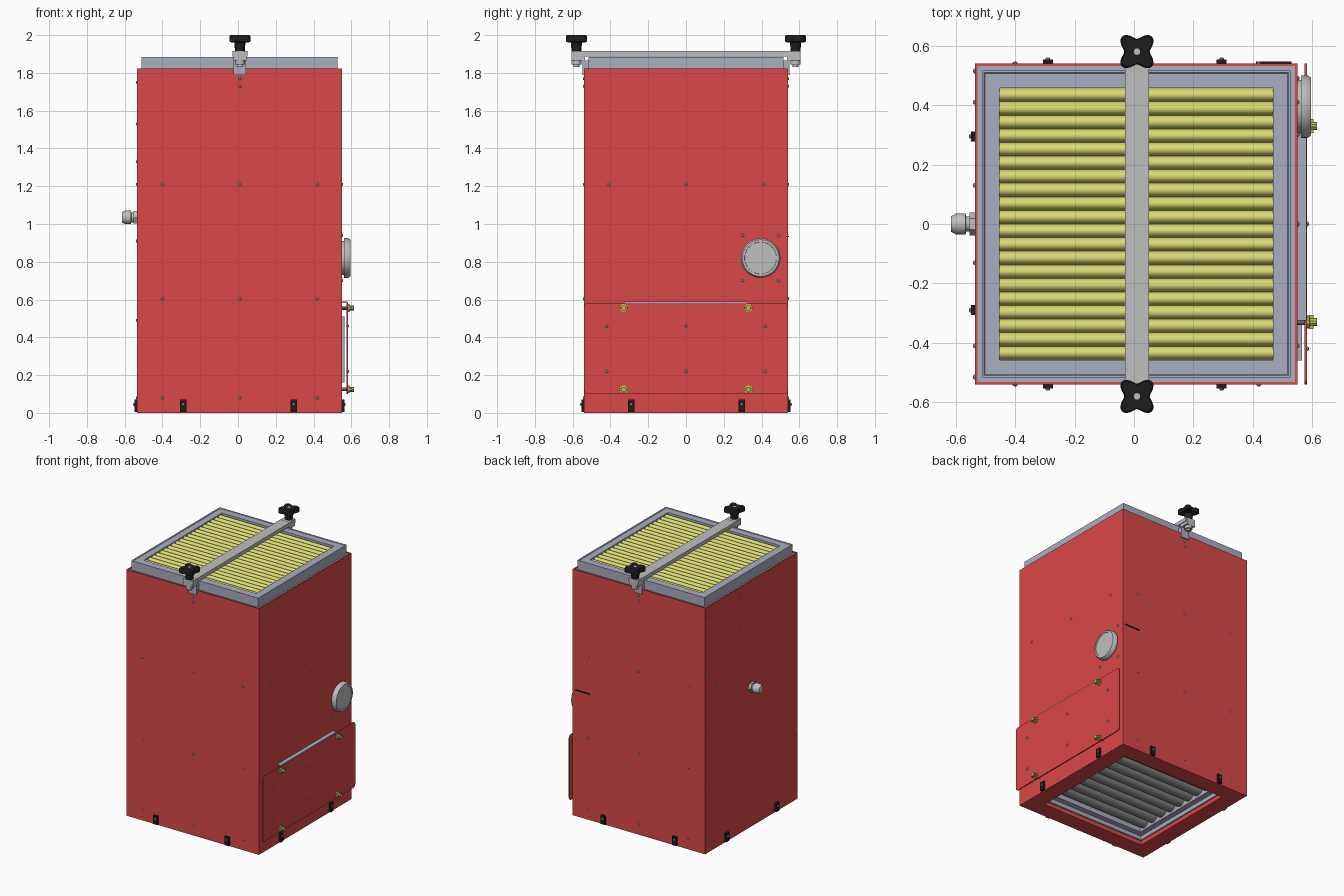
import bpy, bmesh, math
from mathutils import Vector

cube = bpy.data.objects.get("Cube")
if cube:
    bpy.data.objects.remove(cube, do_unlink=True)


def material(name, r, g, b):
    m = bpy.data.materials.new(name)
    m.use_nodes = True
    m.diffuse_color = (r, g, b, 1)
    m.node_tree.nodes["Principled BSDF"].inputs["Base Color"].default_value = (r, g, b, 1)
    return m


RED = material("painted red", 0.70, 0.065, 0.065)
BLUE = material("blue grey frame", 0.40, 0.43, 0.53)
GREY = material("light grey metal", 0.52, 0.52, 0.52)
DARK = material("slat grey", 0.25, 0.25, 0.25)
BLACK = material("black plastic", 0.012, 0.012, 0.012)
YELLOW = material("yellow filter", 0.70, 0.70, 0.18)
GOLD = material("brass", 0.55, 0.50, 0.10)

LEFT, RIGHT, HALF, TOP = -0.535, 0.55, 0.54, 1.822
MID = 0.01


def finish(name, bm, mat, smooth=False):
    bmesh.ops.recalc_face_normals(bm, faces=bm.faces)
    mesh = bpy.data.meshes.new(name)
    bm.to_mesh(mesh)
    bm.free()
    mesh.materials.append(mat)
    ob = bpy.data.objects.new(name, mesh)
    bpy.context.collection.objects.link(ob)
    if smooth:
        bpy.ops.object.select_all(action='DESELECT')
        ob.select_set(True)
        bpy.context.view_layer.objects.active = ob
        bpy.ops.object.shade_smooth_by_angle(angle=math.radians(35))
    return ob


def box(name, x, y, z, mat, round_x=0):
    bm = bmesh.new()
    bmesh.ops.create_cube(bm, size=1)
    for v in bm.verts:
        v.co = Vector([a + (c + 0.5) * (b - a) for c, (a, b) in zip(v.co, (x, y, z))])
    if round_x:  # round the corners seen along x
        edges = [e for e in bm.edges if abs((e.verts[0].co - e.verts[1].co).x) > 1e-4]
        bmesh.ops.bevel(bm, geom=edges, offset=round_x, segments=3, profile=0.5, affect='EDGES')
    return finish(name, bm, mat)


def bridge(bm, a, b):
    for i in range(len(a)):
        j = (i + 1) % len(a)
        bm.faces.new((a[i], a[j], b[j], b[i]))


def rect_rings(name, rings, mat):
    """Bridge rectangles given as (inset from the body walls, height)."""
    bm = bmesh.new()
    loops = []
    for d, z in rings:
        x0, x1, y = LEFT + d, RIGHT - d, HALF - d
        loops.append([bm.verts.new(p) for p in ((x0, -y, z), (x1, -y, z), (x1, y, z), (x0, y, z))])
    for a, b in zip(loops, loops[1:]):
        bridge(bm, a, b)
    return finish(name, bm, mat)


def add_lathe(bm, pos, axis, profile, n, lobes=0.0):
    """Turn a (radius, height) profile about an axis; lobes makes a four-armed outline."""
    q = Vector(axis).to_track_quat('Z', 'Y')
    loops = []
    for r, h in profile:
        ring = []
        for i in range(n):
            t = math.tau * i / n
            k = r * (1 - lobes * math.cos(4 * t))
            ring.append(bm.verts.new(Vector(pos) + q @ Vector((k * math.cos(t), k * math.sin(t), h))))
        loops.append(ring)
    for a, b in zip(loops, loops[1:]):
        bridge(bm, a, b)
    bm.faces.new(loops[0])
    bm.faces.new(loops[-1])


def lathe(name, pos, axis, profile, mat, n=32, lobes=0.0):
    bm = bmesh.new()
    add_lathe(bm, pos, axis, profile, n, lobes)
    return finish(name, bm, mat, True)


def rivets(name, points, axis, mat=GREY):
    bm = bmesh.new()
    for p in points:
        add_lathe(bm, p, axis, [(0.008, 0), (0.008, 0.003), (0.004, 0.006)], 8)
    return finish(name, bm, mat)


def pleats(name, x, half, z_low, z_high, count, mat):
    """Row of rounded folds running along x."""
    bm = bmesh.new()
    rows, steps, pitch = [], 8, 2 * half / count
    for i in range(count * steps + 1):
        z = z_low + (z_high - z_low) * math.sin(math.pi * (i % steps) / steps) ** 0.5
        y = -half + i * pitch / steps
        rows.append([bm.verts.new((a, y, z)) for a in x])
    for a, b in zip(rows, rows[1:]):
        bm.faces.new((a[0], a[1], b[1], b[0]))
    return finish(name, bm, mat, True)


# Housing with its bottom lip
rect_rings("housing", [(0.008, 1.79), (0.008, TOP), (0, TOP), (0, 0), (0.12, 0), (0.12, 0.06)], RED)
box("top_deck", (LEFT + 0.008, RIGHT - 0.008), (-HALF + 0.008, HALF - 0.008), (1.805, 1.817), BLUE)

# Top filter
rect_rings("filter_frame", [(0.023, 1.817), (0.023, 1.885), (0.031, 1.885), (0.034, 1.882),
                            (0.083, 1.882), (0.083, 1.82)], BLUE)
pleats("filter_pleats", (-0.452, 0.467), 0.457, 1.85, 1.876, 20, YELLOW)

# Bottom outlet tray
rect_rings("outlet_frame", [(0.12, 0.03), (0.13, 0.03), (0.13, 0.06), (0.17, 0.06), (0.17, 0.11)], BLUE)
pleats("outlet_slats", (LEFT + 0.165, RIGHT - 0.165), 0.375, 0.115, 0.075, 8, DARK)

# Clamp bar with end blocks, tabs, nuts and four-armed knobs
box("clamp_bar", (MID - 0.04, MID + 0.04), (-0.6, 0.6), (1.888, 1.915), GREY)
for s, side in ((-1, "front"), (1, "back")):
    def span(a, b):
        return tuple(sorted((s * a, s * b)))
    cy = s * 0.58
    box(side + "_bar_end", (MID - 0.035, MID + 0.035), span(0.535, 0.605), (1.865, 1.916), GREY)
    box(side + "_clamp_tab", (MID - 0.033, MID + 0.033), span(0.515, 0.548), (1.79, 1.866), BLUE)
    lathe(side + "_clamp_nut", (MID, cy, 1.832), (0, 0, 1),
          [(0.015, 0), (0.015, 0.012), (0.026, 0.012), (0.026, 0.035)], GREY, 12)
    lathe(side + "_knob_stem", (MID, cy, 1.915), (0, 0, 1), [(0.026, 0), (0.03, 0.055)], BLACK, 20)
    lathe(side + "_knob", (MID, cy, 1.96), (0, 0, 1),
          [(0.045, 0), (0.057, 0.006), (0.057, 0.034), (0.052, 0.04)], BLACK, 48, 0.25)
    lathe(side + "_knob_bolt", (MID, cy, 1.995), (0, 0, 1), [(0.011, 0), (0.011, 0.0055)], GREY, 12)

# Access door on the left wall
box("door_opening_frame", (RIGHT, 0.565), (-0.46, 0.46), (0.16, 0.51), BLUE)
box("access_door", (0.574, 0.582), (-HALF, HALF), (0.1, 0.583), RED, 0.02)
box("door_top_rail", (RIGHT, 0.58), (-0.325, 0.325), (0.581, 0.589), BLUE)
for y in (-0.33, 0.33):
    for z in (0.125, 0.555):
        lathe("door_stud", (RIGHT, y, z), (1, 0, 0), [(0.01, 0), (0.01, 0.035)], DARK, 10)
        lathe("door_nut", (0.582, y, z), (1, 0, 0),
              [(0.022, 0), (0.022, 0.008), (0.014, 0.01), (0.014, 0.033)], GOLD, 10)
        box("door_nut_wing", (0.588, 0.604), (y - 0.024, y + 0.024), (z - 0.006, z + 0.006), GOLD)

# Round port cap
lathe("port_cap", (RIGHT, 0.395, 0.82), (1, 0, 0),
      [(0.09, 0), (0.09, 0.012), (0.105, 0.012), (0.105, 0.034), (0.097, 0.046),
       (0.085, 0.046), (0.084, 0.043)], GREY, 48)

# Cable gland
lathe("gland_base", (LEFT, 0, 1.035), (-1, 0, 0), [(0.038, 0), (0.038, 0.018)], GREY, 6)
lathe("gland_body", (LEFT, 0, 1.035), (-1, 0, 0),
      [(0.026, 0.015), (0.026, 0.03), (0.036, 0.032), (0.036, 0.062), (0.026, 0.08)], GREY, 12)

# Small latch bar on the back wall
box("back_latch", (0.41, 0.53), (HALF, HALF + 0.006), (0.93, 0.937), BLACK)

# Rivets
columns = (-0.4, MID, 0.42)
for s, side in ((-1, "front"), (1, "back")):
    points = [(x, s * HALF, z) for x in columns for z in (0.08, 0.605, 1.21)]
    points += [(MID, s * HALF, z) for z in (1.73, 1.77)]
    rivets(side + "_rivets", points, (0, s, 0))
rivets("left_wall_rivets", [(RIGHT, y, 1.21) for y in (-0.41, 0, 0.41)]
       + [(RIGHT, y, z) for y in (0.3, 0.49) for z in (0.7, 0.94)], (1, 0, 0))
rivets("door_rivets", [(0.582, y, z) for y in (-0.42, 0, 0.42) for z in (0.22, 0.46)], (1, 0, 0))
rivets("right_wall_rivets", [(LEFT, y, z) for y in (-0.515, 0.515) for z in (0.08, 0.49, 0.91, 1.33, 1.75)]
       + [(LEFT, y, z) for y in (-0.13, 0.13) for z in (1.53, 1.75)]
       + [(LEFT, y, 1.21) for y in (-0.41, 0.41)], (-1, 0, 0))

# Black foot clips, two per wall
for c in (-0.29, 0.295):
    for s in (-1, 1):
        y = sorted((s * HALF, s * (HALF + 0.014)))
        box("foot_clip", (c - 0.017, c + 0.017), y, (0.005, 0.07), BLACK)
        rivets("foot_clip_rivet", [(c, s * (HALF + 0.014), 0.045)], (0, s, 0))
        wall = RIGHT if s > 0 else LEFT
        x = sorted((wall, wall + s * 0.014))
        box("foot_clip", x, (c - 0.017, c + 0.017), (0.005, 0.07), BLACK)
        rivets("foot_clip_rivet", [(wall + s * 0.014, c, 0.045)], (s, 0, 0))
